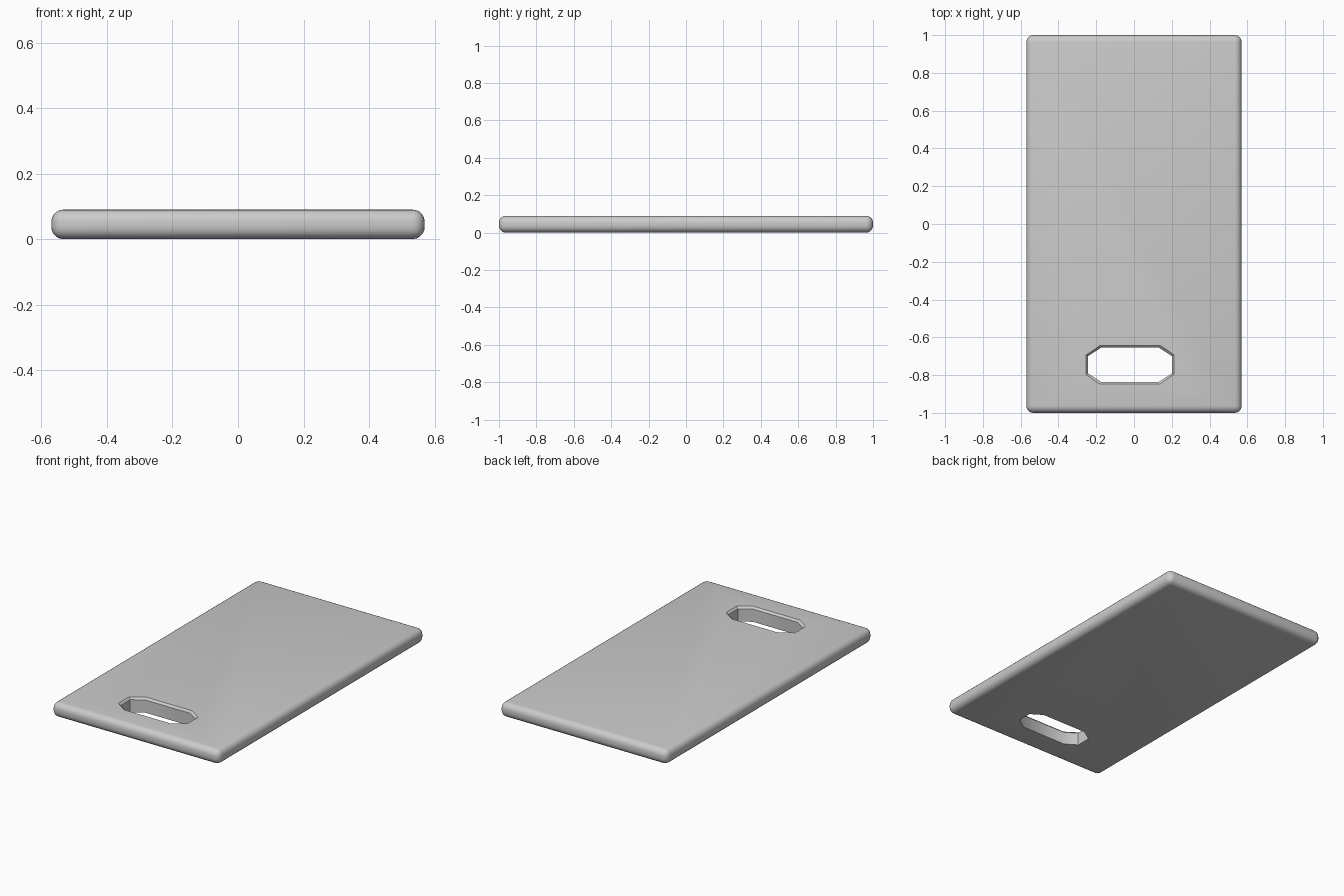
import bpy, bmesh

if "Cube" in bpy.data.objects:
    bpy.data.objects.remove(bpy.data.objects["Cube"])


def add_object(name, bm):
    bmesh.ops.recalc_face_normals(bm, faces=bm.faces)
    mesh = bpy.data.meshes.new(name)
    bm.to_mesh(mesh)
    bm.free()
    obj = bpy.data.objects.new(name, mesh)
    bpy.context.collection.objects.link(obj)
    return obj


# Board slab with rounded edges
W, L, T = 1.14, 2.0, 0.09
bm = bmesh.new()
bmesh.ops.create_cube(bm, size=1)
for v in bm.verts:
    v.co = (v.co.x * W, v.co.y * L, (v.co.z + 0.5) * T)
bmesh.ops.bevel(bm, geom=bm.edges[:], offset=0.037, segments=5,
                profile=0.5, affect='EDGES')
board = add_object("cutting_board", bm)


# Handle slot cutter: long octagon, flared at the top for the chamfered rim
def slot_ring(bm, grow, z):
    cx, cy, hx, hy = -0.021, -0.745, 0.222 + grow, 0.091 + grow
    ix, iy = 0.152 + grow * 0.5, 0.046 + grow * 0.4
    pts = [(hx, -iy), (hx, iy), (ix, hy), (-ix, hy),
           (-hx, iy), (-hx, -iy), (-ix, -hy), (ix, -hy)]
    return [bm.verts.new((cx + x, cy + y, z)) for x, y in pts]


bm = bmesh.new()
rings = [slot_ring(bm, g, z) for g, z in [(0, -0.05), (0, 0.078), (0.03, 0.108)]]
for a, b in zip(rings, rings[1:]):
    for i in range(8):
        j = (i + 1) % 8
        bm.faces.new((a[i], a[j], b[j], b[i]))
bm.faces.new(rings[0][::-1])
bm.faces.new(rings[-1])
cutter = add_object("slot_cutter", bm)

# Cut the slot, then remove the helper
cut = board.modifiers.new("slot", 'BOOLEAN')
cut.operation = 'DIFFERENCE'
cut.solver = 'EXACT'
cut.object = cutter
bpy.context.view_layer.objects.active = board
board.select_set(True)
bpy.ops.object.modifier_apply(modifier=cut.name)
bpy.data.objects.remove(cutter)

bpy.ops.object.shade_smooth_by_angle(angle=0.6)
